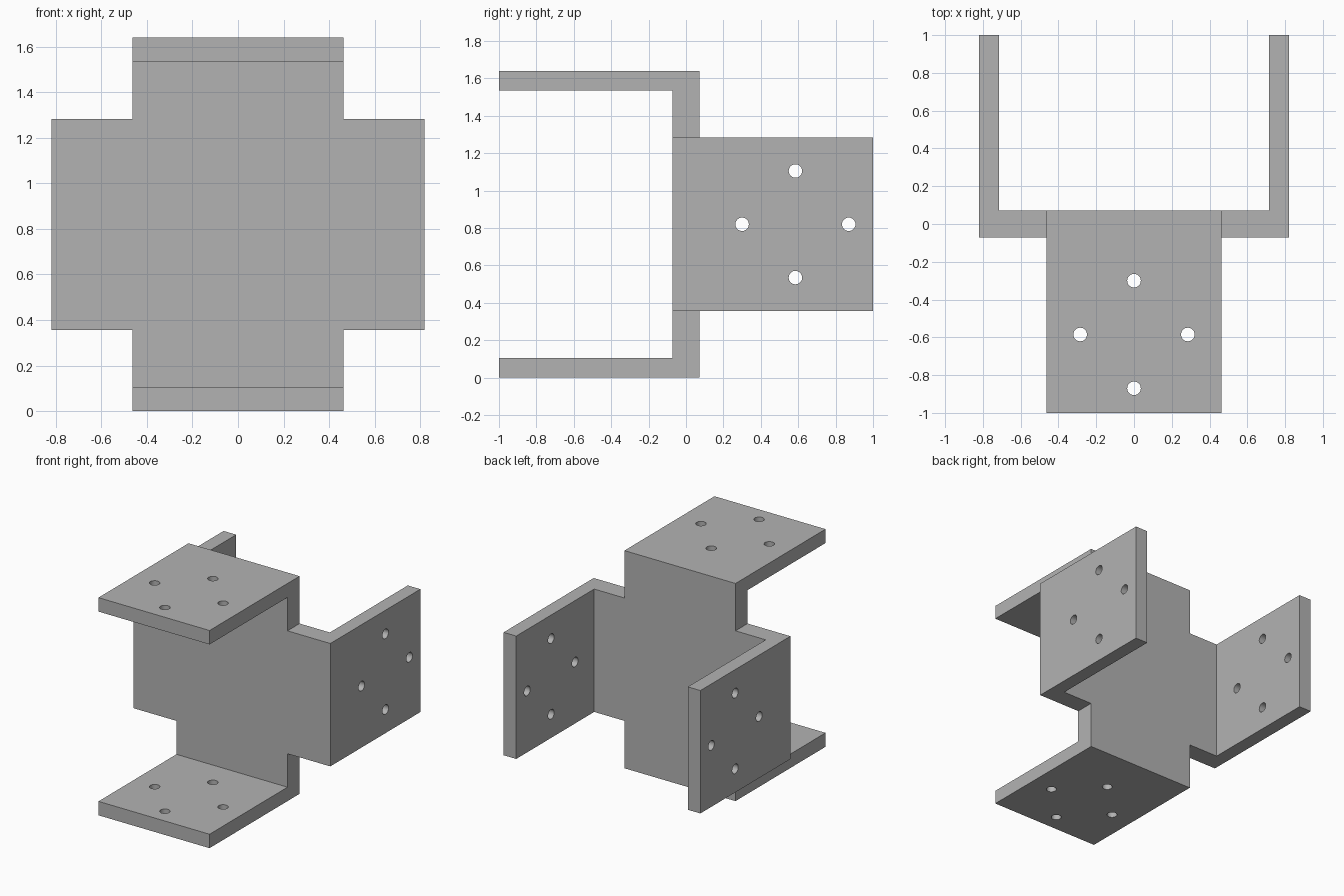
import bpy
import bmesh
from math import radians
from mathutils import Matrix, Vector

cube = bpy.data.objects.get("Cube")
if cube:
    bpy.data.objects.remove(cube, do_unlink=True)

# Main dimensions
SPAN = 0.82        # half width and half height of the cross
WALL = 0.105       # flange thickness
ARM = 0.463        # half width of each arm
PLATE = 0.072      # half thickness of the cross plate
REACH = 1.0        # how far the flanges stick out
MID = SPAN         # height of the centre
HOLE_Y, HOLE_STEP, HOLE_R = 0.585, 0.285, 0.036

steel = bpy.data.materials.new("grey steel")
steel.use_nodes = True
grey = (0.45, 0.45, 0.45, 1)
steel.diffuse_color = grey
steel.node_tree.nodes["Principled BSDF"].inputs["Base Color"].default_value = grey


def make_object(name, bm):
    mesh = bpy.data.meshes.new(name)
    bm.to_mesh(mesh)
    bm.free()
    obj = bpy.data.objects.new(name, mesh)
    bpy.context.collection.objects.link(obj)
    mesh.materials.append(steel)
    return obj


def pull(bm, faces, distance):
    """Extrude faces along y."""
    new = bmesh.ops.extrude_face_region(bm, geom=faces)["geom"]
    verts = [v for v in new if isinstance(v, bmesh.types.BMVert)]
    bmesh.ops.translate(bm, verts=verts, vec=(0, distance, 0))


def strip(bm, axis, y):
    """Faces of the plate at depth y lying on the outer edges along an axis."""
    found = []
    for f in bm.faces:
        c = f.calc_center_median() - Vector((0, 0, MID))
        if abs(c.y - y) < 0.001 and abs(c[axis]) > SPAN - WALL:
            found.append(f)
    return found


# Cross plate, divided where the flanges grow out of it
bm = bmesh.new()
marks = [-SPAN, WALL - SPAN, -ARM, ARM, SPAN - WALL, SPAN]
for x0, x1 in zip(marks, marks[1:]):
    for z0, z1 in zip(marks, marks[1:]):
        if min(abs(x0 + x1), abs(z0 + z1)) < 0.001:
            corners = [(x0, z0), (x1, z0), (x1, z1), (x0, z1)]
            bm.faces.new([bm.verts.new((x, -PLATE, z + MID)) for x, z in corners])
bmesh.ops.remove_doubles(bm, verts=bm.verts, dist=0.0001)
pull(bm, bm.faces[:], 2 * PLATE)

# Side flanges run backward, top and bottom flanges run forward
pull(bm, strip(bm, 0, PLATE), REACH - PLATE)
pull(bm, strip(bm, 2, -PLATE), PLATE - REACH)
bmesh.ops.recalc_face_normals(bm, faces=bm.faces)
bmesh.ops.dissolve_limit(bm, angle_limit=radians(1), verts=bm.verts, edges=bm.edges)
bracket = make_object("cross_bracket", bm)

# Bolt holes: one diamond of four through each pair of flanges
bm = bmesh.new()
for turn, side in ((Matrix.Identity(4), -1), (Matrix.Rotation(radians(90), 4, "Y"), 1)):
    for across, along in ((1, 0), (-1, 0), (0, 1), (0, -1)):
        spot = Vector((0, side * HOLE_Y + along * HOLE_STEP, 0))
        spot += turn @ Vector((across * HOLE_STEP, 0, 0))
        place = Matrix.Translation(spot + Vector((0, 0, MID))) @ turn
        bmesh.ops.create_cone(bm, cap_ends=True, segments=32, radius1=HOLE_R,
                              radius2=HOLE_R, depth=3 * SPAN, matrix=place)
drill = make_object("hole_cutter", bm)
drill.hide_render = True

cut = bracket.modifiers.new("bolt holes", "BOOLEAN")
cut.operation = "DIFFERENCE"
cut.solver = "EXACT"
cut.object = drill
bpy.context.view_layer.objects.active = bracket
bracket.select_set(True)
bpy.ops.object.modifier_apply(modifier=cut.name)
bpy.data.objects.remove(drill, do_unlink=True)
bpy.ops.object.shade_smooth_by_angle(angle=radians(30))
